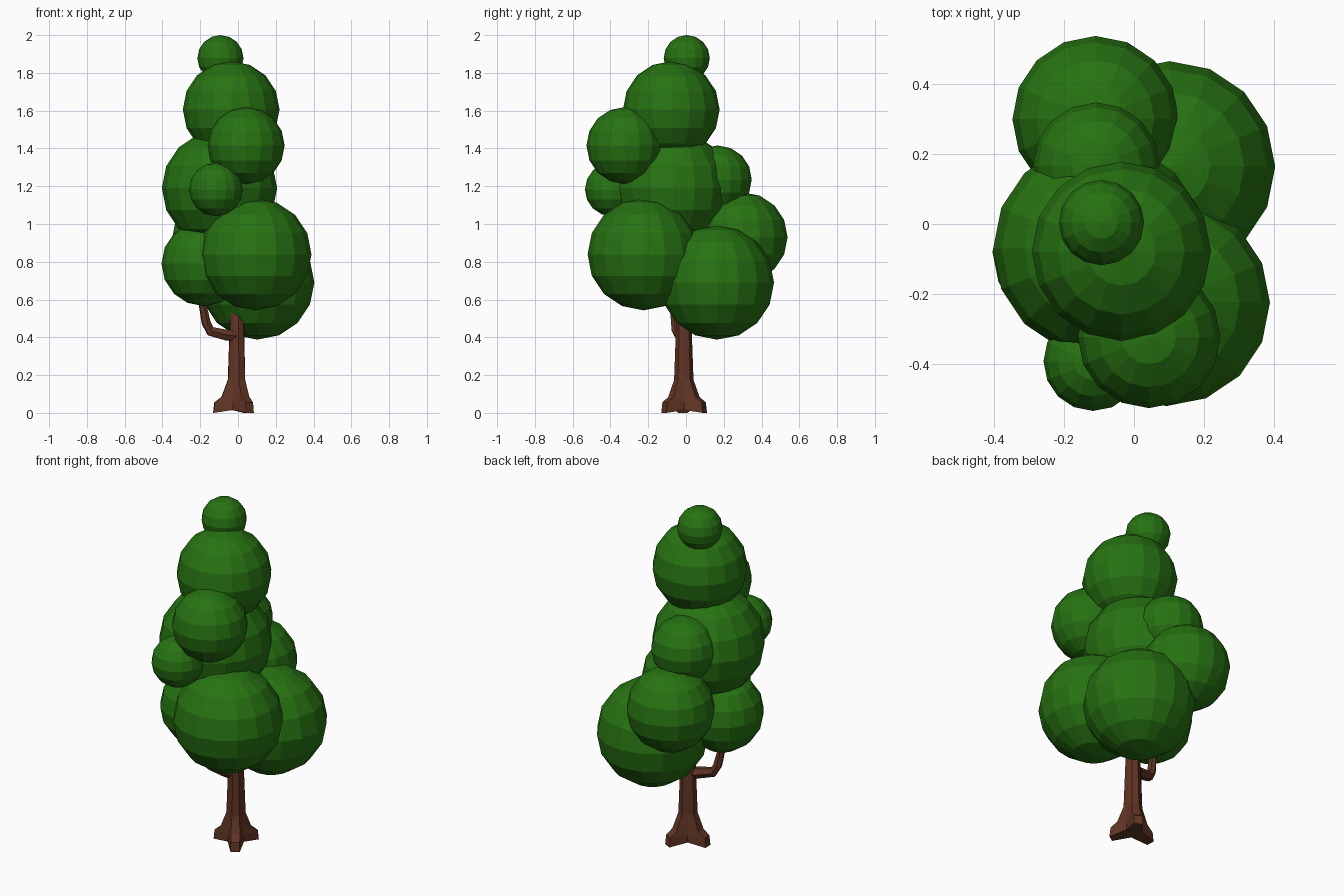
import bpy, bmesh, math
from mathutils import Vector

if "Cube" in bpy.data.objects:
    bpy.data.objects.remove(bpy.data.objects["Cube"])


def material(name, rgb):
    m = bpy.data.materials.new(name)
    m.diffuse_color = (*rgb, 1)
    m.use_nodes = True
    m.node_tree.nodes["Principled BSDF"].inputs["Base Color"].default_value = m.diffuse_color
    return m


leaf_green = material("leaf green", (0.02, 0.17, 0.006))
bark_brown = material("bark brown", (0.12, 0.035, 0.018))


def add_object(name, bm, mat):
    bmesh.ops.recalc_face_normals(bm, faces=bm.faces)
    me = bpy.data.meshes.new(name)
    bm.to_mesh(me)
    bm.free()
    me.materials.append(mat)
    ob = bpy.data.objects.new(name, me)
    bpy.context.collection.objects.link(ob)
    return ob


def loft(name, rings, mat):
    """Skin a list of equal-length point rings and cap both ends."""
    bm = bmesh.new()
    loops = [[bm.verts.new(p) for p in ring] for ring in rings]
    n = len(loops[0])
    for a, b in zip(loops, loops[1:]):
        for i in range(n):
            j = (i + 1) % n
            bm.faces.new((a[i], a[j], b[j], b[i]))
    bm.faces.new(loops[0])
    bm.faces.new(loops[-1])
    return add_object(name, bm, mat)


# Foliage: overlapping low-poly balls (x, y, z, radius)
balls = [
    (-0.093, 0.004, 1.878, 0.122),
    (-0.036, -0.078, 1.606, 0.256),
    (0.043, -0.323, 1.415, 0.204),
    (-0.117, -0.393, 1.183, 0.142),
    (-0.098, -0.07, 1.19, 0.305),
    (-0.108, 0.167, 1.235, 0.181),
    (-0.11, 0.30, 0.93, 0.238),
    (0.102, 0.164, 0.69, 0.302),
    (0.093, -0.225, 0.839, 0.296),
    (-0.18, -0.08, 0.79, 0.225),
]
for i, (x, y, z, r) in enumerate(balls, 1):
    bm = bmesh.new()
    bmesh.ops.create_uvsphere(bm, u_segments=16, v_segments=8, radius=r)
    add_object(f"foliage_{i}", bm, leaf_green).location = (x, y, z)

# Trunk: three flared roots, each a pair of points with a valley between
# (height, root radius, valley radius, root half angle in degrees)
profile = [
    (0.0, 0.128, 0.050, 11), (0.055, 0.122, 0.048, 11), (0.085, 0.085, 0.047, 17),
    (0.175, 0.052, 0.043, 22), (0.45, 0.042, 0.038, 22), (0.9, 0.03, 0.028, 22),
]
trunk_rings = []
for z, root, valley, half in profile:
    ring = []
    for k in range(3):
        base = 183 + 120 * k
        for off, r in ((-half, root), (half, root), (60, valley)):
            a = math.radians(base + off)
            # outer root ends dip to the ground, the valleys sit just above it
            lift = 0.015 if z == 0 and off == 60 else 0
            ring.append((-0.005 + r * math.cos(a), -0.012 + r * math.sin(a), z + lift))
    trunk_rings.append(ring)
loft("trunk", trunk_rings, bark_brown)

# Side branch: six-sided tube that bends up into the foliage
path = [Vector(p) for p in ((0, -0.015, 0.405), (-0.06, -0.03, 0.412),
                            (-0.145, -0.048, 0.432), (-0.168, -0.055, 0.475),
                            (-0.187, -0.065, 0.57), (-0.19, -0.075, 0.72))]
radii = (0.034, 0.032, 0.028, 0.025, 0.021, 0.018)
side = Vector((0.25, -0.97, 0)).normalized()
branch_rings = []
for i, (p, r) in enumerate(zip(path, radii)):
    t = (path[min(i + 1, len(path) - 1)] - path[max(i - 1, 0)]).normalized()
    u = (side - t * side.dot(t)).normalized()
    v = t.cross(u)
    branch_rings.append([p + r * (u * math.cos(a) + v * math.sin(a))
                         for a in (math.tau * k / 6 for k in range(6))])
loft("branch", branch_rings, bark_brown)
